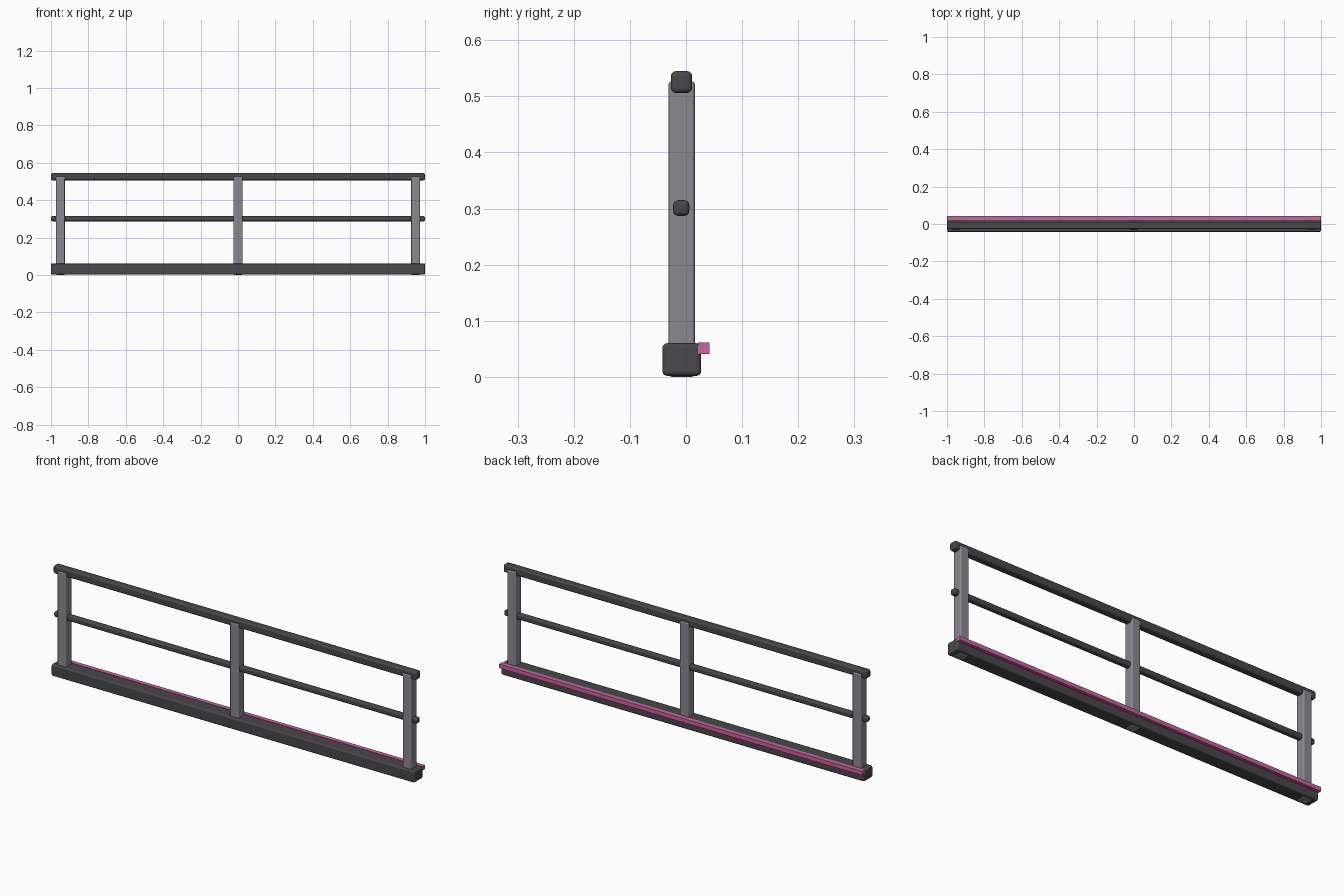
import bpy
import bmesh

cube = bpy.data.objects.get("Cube")
if cube:
    bpy.data.objects.remove(cube, do_unlink=True)


def material(name, rgb):
    m = bpy.data.materials.new(name)
    m.use_nodes = True
    m.diffuse_color = (*rgb, 1)
    m.node_tree.nodes["Principled BSDF"].inputs["Base Color"].default_value = (*rgb, 1)
    return m


dark = material("dark_grey", (0.065, 0.065, 0.07))
grey = material("mid_grey", (0.26, 0.25, 0.275))
pink = material("pink", (0.62, 0.12, 0.36))


def box(name, low, high, mat, bevel=0):
    """Axis-aligned box between two corners, with optional rounded edges."""
    bm = bmesh.new()
    bmesh.ops.create_cube(bm, size=1)
    for v in bm.verts:
        for i in range(3):
            v.co[i] = low[i] if v.co[i] < 0 else high[i]
    mesh = bpy.data.meshes.new(name)
    bm.to_mesh(mesh)
    bm.free()
    mesh.materials.append(mat)
    ob = bpy.data.objects.new(name, mesh)
    bpy.context.collection.objects.link(ob)
    if bevel:
        mod = ob.modifiers.new("rounded_edges", "BEVEL")
        mod.width = bevel
        mod.segments = 3
        mod.limit_method = "NONE"
        mod.harden_normals = True
        mesh.shade_smooth()
    return ob


# Horizontal members running the full length
box("base_beam", (-1, -0.042, 0.002), (1, 0.027, 0.06), dark, 0.008)
box("middle_rail", (-1, -0.023, 0.287), (1, 0.006, 0.315), dark, 0.009)
box("top_rail", (-1, -0.027, 0.506), (1, 0.011, 0.545), dark, 0.009)

# Upright posts, reaching down through the base
for label, x in (("right", -0.95), ("centre", 0), ("left", 0.95)):
    box(label + "_post", (x - 0.024, -0.031, 0), (x + 0.024, 0.016, 0.527), grey, 0.006)

# Sharp-edged strip along the back of the base
box("back_strip", (-1, 0.021, 0.041), (1, 0.042, 0.061), pink)
